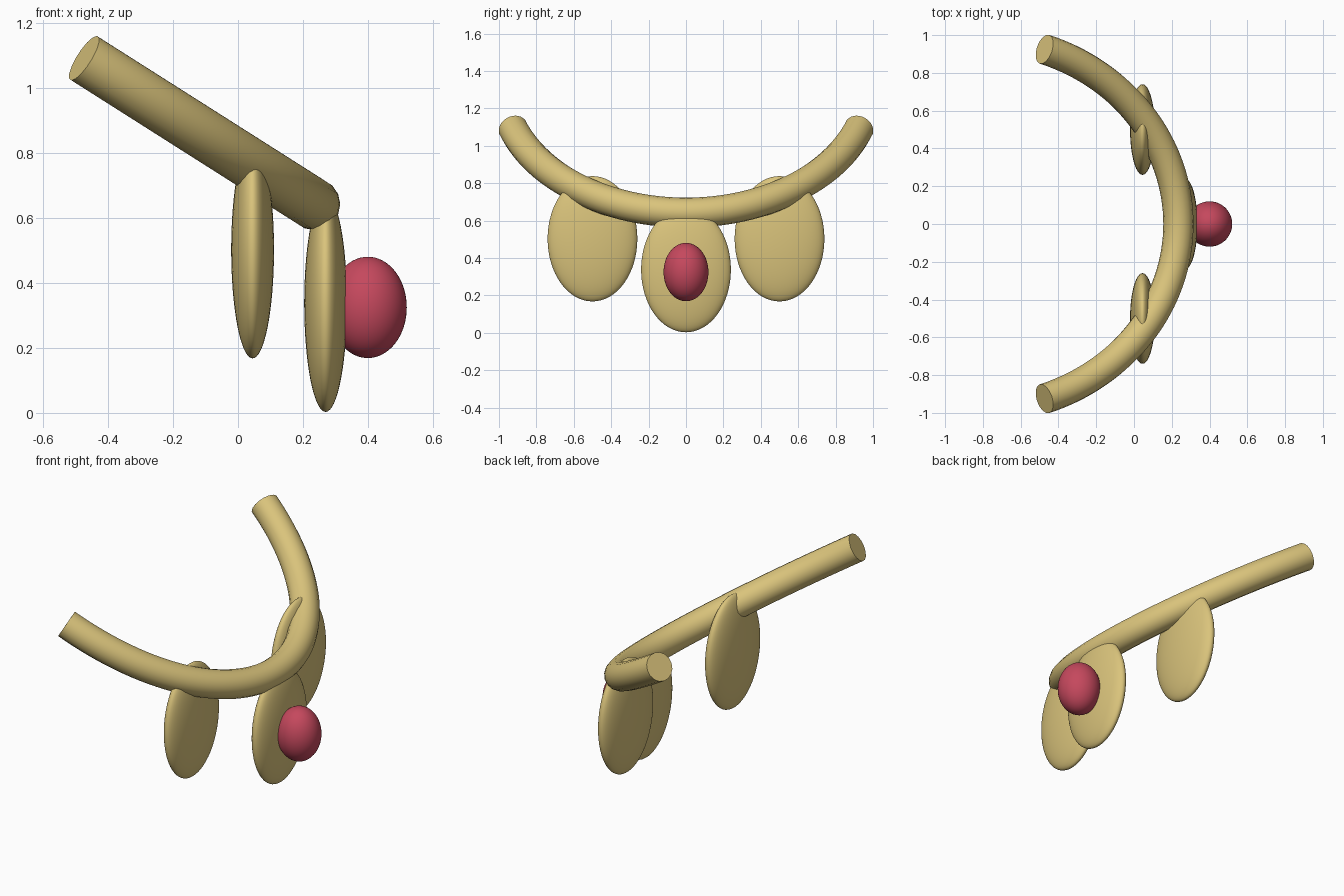
import bpy, math

if "Cube" in bpy.data.objects:
    bpy.data.objects.remove(bpy.data.objects["Cube"])


def material(name, rgb):
    m = bpy.data.materials.new(name)
    m.diffuse_color = (*rgb, 1)
    m.use_nodes = True
    m.node_tree.nodes["Principled BSDF"].inputs["Base Color"].default_value = m.diffuse_color
    return m


gold = material("pale_gold", (0.70, 0.55, 0.20))
red = material("berry_red", (0.56, 0.065, 0.11))


def ellipsoid(name, centre, radii, mat):
    bpy.ops.mesh.primitive_uv_sphere_add(segments=48, ring_count=32, location=centre)
    ob = bpy.context.object
    ob.name = name
    ob.scale = radii
    bpy.ops.object.transform_apply(location=False, rotation=False, scale=True)
    bpy.ops.object.shade_smooth()
    ob.data.materials.append(mat)
    return ob


# Tilted collar tube: an elliptical arc swept with a round section
apex = (0.235, 0.643)
depth, length, tube_radius = 1.25, 0.84, 0.08
end = math.acos(1 - length / depth)
half_width = 0.925 / math.sin(end)
slope = math.radians(32.4)
steps = 64
curve = bpy.data.curves.new("collar_tube", "CURVE")
curve.dimensions = "3D"
curve.bevel_depth = tube_radius
curve.bevel_resolution = 6
curve.use_fill_caps = True
spline = curve.splines.new("POLY")
spline.points.add(steps)
for i, p in enumerate(spline.points):
    a = end * (2 * i / steps - 1)
    u = depth * (1 - math.cos(a))
    p.co = (apex[0] - u * math.cos(slope), half_width * math.sin(a),
            apex[1] + u * math.sin(slope), 1)
collar = bpy.data.objects.new("collar_tube", curve)
bpy.context.collection.objects.link(collar)
bpy.ops.object.select_all(action="DESELECT")
collar.select_set(True)
bpy.context.view_layer.objects.active = collar
bpy.ops.object.convert(target="MESH")
collar = bpy.context.object
collar.data.materials.clear()
collar.data.materials.append(gold)
bpy.ops.object.shade_smooth_by_angle(angle=math.radians(40))

# Flattened hanging discs, one in the middle and one on each side
disc = (0.066, 0.24, 0.335)
ellipsoid("middle_pendant", (0.27, 0, 0.338), disc, gold)
for side, label in ((-1, "front"), (1, "back")):
    ellipsoid(label + "_pendant", (0.045, side * 0.5, 0.503), disc, gold)

# Red bead on the middle disc
ellipsoid("red_bead", (0.4, 0, 0.325), (0.12, 0.12, 0.156), red)
